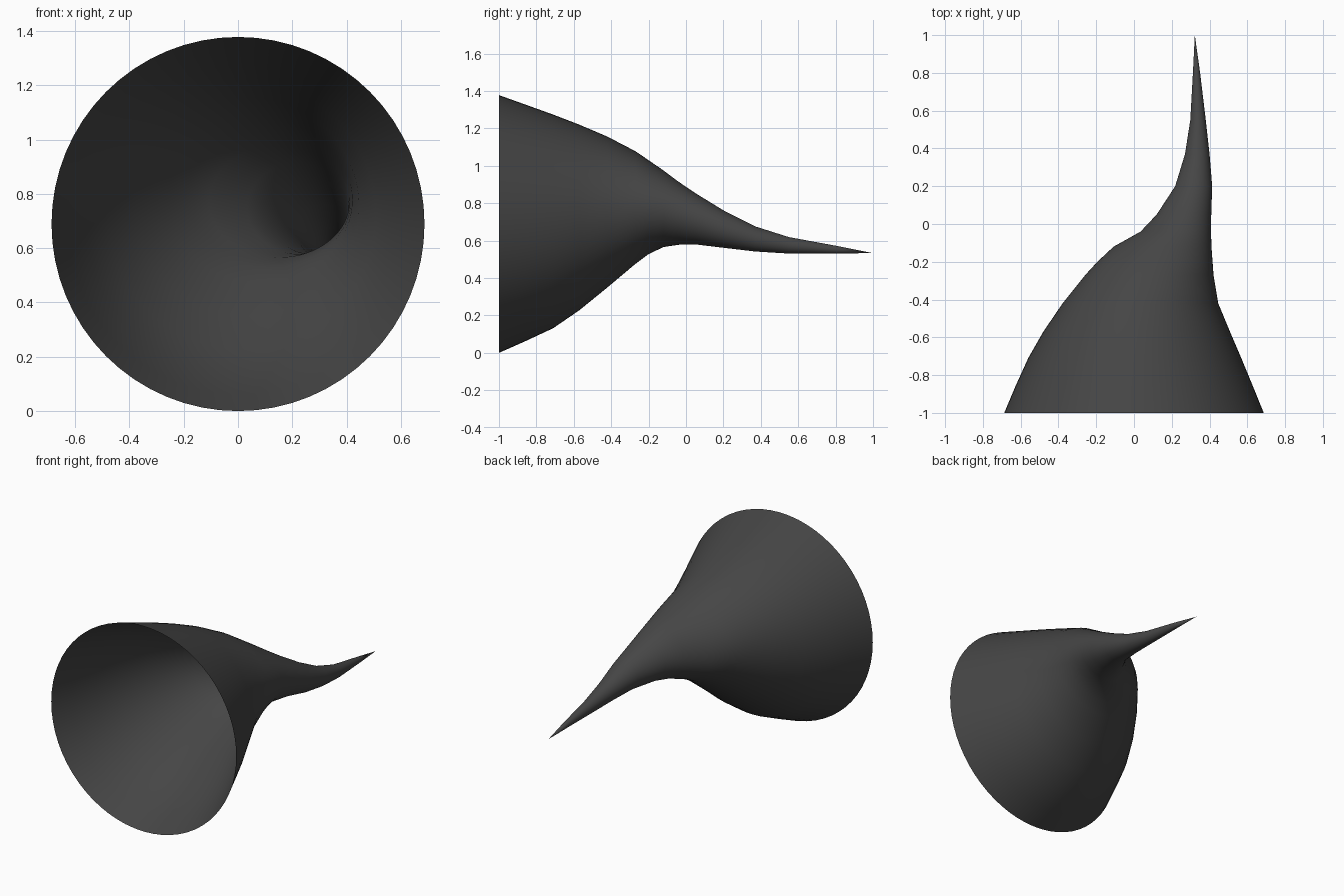
import bpy, bmesh, math

if "Cube" in bpy.data.objects:
    bpy.data.objects.remove(bpy.data.objects["Cube"])

# Cross-sections along the horn: y, x min, x max, z min, z max
SECTIONS = [
    (-1.00, -0.687, 0.687, 0.000, 1.378),
    (-0.86, -0.628, 0.630, 0.062, 1.328),
    (-0.71, -0.560, 0.568, 0.132, 1.274),
    (-0.57, -0.480, 0.508, 0.228, 1.220),
    (-0.42, -0.378, 0.446, 0.350, 1.156),
    (-0.27, -0.258, 0.421, 0.476, 1.078),
    (-0.20, -0.194, 0.416, 0.528, 1.030),
    (-0.12, -0.108, 0.410, 0.566, 0.975),
    (-0.04, 0.040 - 0.005, 0.408, 0.578, 0.915),
    (0.05, 0.120, 0.409, 0.580, 0.854),
    (0.20, 0.218, 0.414, 0.562, 0.762),
    (0.37, 0.270, 0.400, 0.542, 0.676),
    (0.55, 0.298, 0.380, 0.531, 0.619),
    (0.80, 0.312, 0.350, 0.532, 0.573),
]
TIP = (0.322, 1.0, 0.533)
SIDES = 64

# Open, bent horn shell, skinned ring by ring to a sharp tip
bm = bmesh.new()
rings = []
for y, x0, x1, z0, z1 in SECTIONS:
    ring = []
    for i in range(SIDES):
        a = 2 * math.pi * i / SIDES
        ring.append(bm.verts.new(((x0 + x1) / 2 + (x1 - x0) / 2 * math.cos(a), y,
                                  (z0 + z1) / 2 + (z1 - z0) / 2 * math.sin(a))))
    rings.append(ring)
tip = bm.verts.new(TIP)

for r, s in zip(rings, rings[1:]):
    for i in range(SIDES):
        j = (i + 1) % SIDES
        bm.faces.new((r[i], s[i], s[j], r[j]))
for i in range(SIDES):
    bm.faces.new((rings[-1][i], tip, rings[-1][(i + 1) % SIDES]))

bm.normal_update()
for f in bm.faces:
    f.smooth = True
# Outward-facing normals
if rings[0][0].link_faces[0].normal.x < 0:
    bmesh.ops.reverse_faces(bm, faces=bm.faces[:])

mesh = bpy.data.meshes.new("horn")
bm.to_mesh(mesh)
bm.free()
horn = bpy.data.objects.new("horn", mesh)
bpy.context.collection.objects.link(horn)

# Dark grey surface
mat = bpy.data.materials.new("dark_grey")
mat.diffuse_color = (0.06, 0.06, 0.06, 1)
mat.use_nodes = True
mat.node_tree.nodes["Principled BSDF"].inputs["Base Color"].default_value = mat.diffuse_color
mesh.materials.append(mat)
